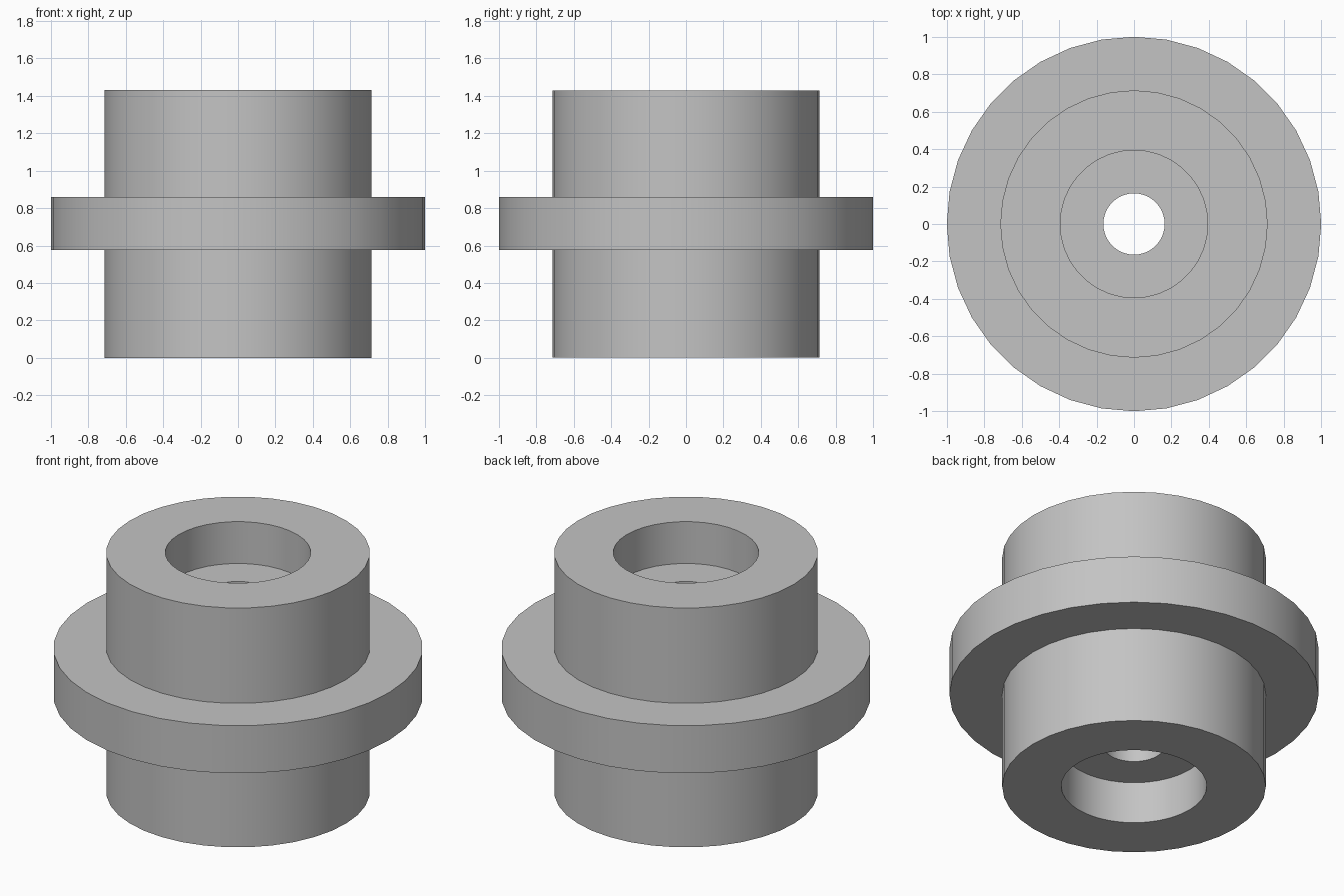
import bpy
import bmesh
import math

cube = bpy.data.objects.get("Cube")
if cube:
    bpy.data.objects.remove(cube, do_unlink=True)

SIDES = 36
HEIGHT = 1.43
BODY, FLANGE, BORE, HOLE = 0.714, 1.0, 0.394, 0.164
FLANGE_BOTTOM, FLANGE_TOP = 0.575, 0.86
BORE_DEPTH = 0.25

# Plain grey metal
grey = bpy.data.materials.new("plain grey")
grey.use_nodes = True
colour = (0.55, 0.55, 0.55, 1)
grey.diffuse_color = colour
grey.node_tree.nodes["Principled BSDF"].inputs["Base Color"].default_value = colour

# Closed half section: outer wall going up, then the stepped bore going down
section = [
    (BODY, 0), (BODY, FLANGE_BOTTOM),
    (FLANGE, FLANGE_BOTTOM), (FLANGE, FLANGE_TOP),
    (BODY, FLANGE_TOP), (BODY, HEIGHT),
    (BORE, HEIGHT), (BORE, HEIGHT - BORE_DEPTH),
    (HOLE, HEIGHT - BORE_DEPTH), (HOLE, BORE_DEPTH),
    (BORE, BORE_DEPTH), (BORE, 0),
]


def revolve(name, points, material):
    """Spin a closed section around the z axis."""
    bm = bmesh.new()
    verts = [bm.verts.new((r, 0, z)) for r, z in points]
    edges = [bm.edges.new((v, verts[i - 1])) for i, v in enumerate(verts)]
    bmesh.ops.spin(bm, geom=verts + edges, cent=(0, 0, 0), axis=(0, 0, 1),
                   angle=math.tau, steps=SIDES, use_merge=True)
    bmesh.ops.remove_doubles(bm, verts=bm.verts[:], dist=0.0001)
    bmesh.ops.recalc_face_normals(bm, faces=bm.faces[:])
    mesh = bpy.data.meshes.new(name)
    bm.to_mesh(mesh)
    bm.free()
    mesh.materials.append(material)
    obj = bpy.data.objects.new(name, mesh)
    bpy.context.collection.objects.link(obj)
    return obj


# Flanged bushing with a counterbore at both ends
bushing = revolve("flanged_bushing", section, grey)
bpy.ops.object.select_all(action="DESELECT")
bushing.select_set(True)
bpy.context.view_layer.objects.active = bushing
bpy.ops.object.shade_smooth_by_angle(angle=math.radians(30))
